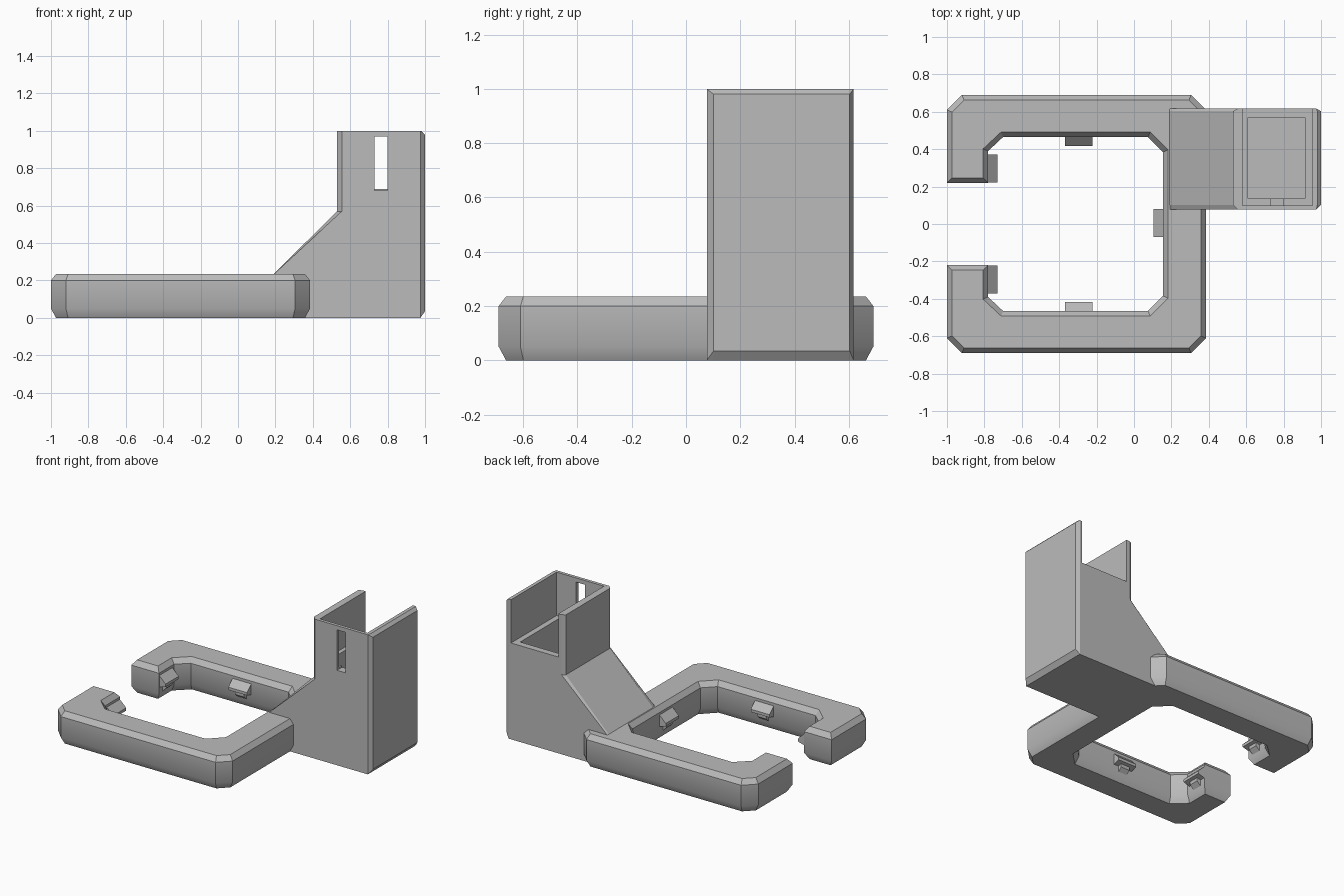
import bpy, bmesh, math
from mathutils import Vector, Matrix

cube = bpy.data.objects.get("Cube")
if cube:
    bpy.data.objects.remove(cube, do_unlink=True)

grey = bpy.data.materials.new("plain grey")
grey.use_nodes = True
grey.diffuse_color = (0.5, 0.5, 0.5, 1)
grey.node_tree.nodes["Principled BSDF"].inputs["Base Color"].default_value = (0.5, 0.5, 0.5, 1)


def loft(name, sections):
    """Solid through closed sections with equal point counts."""
    bm = bmesh.new()
    rings = [[bm.verts.new(p) for p in s] for s in sections]
    n = len(rings[0])
    for a, b in zip(rings, rings[1:]):
        for i in range(n):
            j = (i + 1) % n
            bm.faces.new((a[i], a[j], b[j], b[i]))
    bm.faces.new(rings[0][::-1])
    bm.faces.new(rings[-1])
    bmesh.ops.remove_doubles(bm, verts=bm.verts, dist=1e-5)
    bmesh.ops.recalc_face_normals(bm, faces=bm.faces)
    mesh = bpy.data.meshes.new(name)
    bm.to_mesh(mesh)
    bm.free()
    mesh.materials.append(grey)
    obj = bpy.data.objects.new(name, mesh)
    bpy.context.collection.objects.link(obj)
    return obj


def activate(obj):
    bpy.ops.object.select_all(action='DESELECT')
    obj.select_set(True)
    bpy.context.view_layer.objects.active = obj


def box(name, x0, x1, y0, y1, z0, z1):
    return loft(name, [[(x0, y0, z), (x1, y0, z), (x1, y1, z), (x0, y1, z)] for z in (z0, z1)])


def cut(obj, cutter):
    cutter.hide_render = True
    mod = obj.modifiers.new("cut", 'BOOLEAN')
    mod.operation, mod.solver, mod.object = 'DIFFERENCE', 'EXACT', cutter
    activate(obj)
    bpy.ops.object.modifier_apply(modifier=mod.name)
    bpy.data.objects.remove(cutter, do_unlink=True)


def inset(points, d):
    """Shrink a counter-clockwise outline with mitred corners."""
    pts = [Vector(p) for p in points]
    out = []
    for i, p in enumerate(pts):
        e1 = (p - pts[i - 1]).normalized()
        e2 = (pts[(i + 1) % len(pts)] - p).normalized()
        n1, n2 = Vector((-e1.y, e1.x)), Vector((-e2.y, e2.x))
        out.append(p + (n1 + n2) * (d / (1 + n1.dot(n2))))
    return out


# Open C-shaped cradle with chamfered edges
outer = [(-1, -.22), (-1, -.61), (-.92, -.69), (.305, -.69), (.385, -.61)]
inner = [(.155, -.385), (.075, -.465), (-.70, -.465), (-.78, -.39), (-.78, -.22)]
mirror = lambda pts: [(x, -y) for x, y in reversed(pts)]
outline = outer + mirror(outer) + mirror(inner) + inner
levels = [(0, .027), (.05, 0), (.2, 0), (.235, .027)]
cradle = loft("cradle", [[(p.x, p.y, z) for p in inset(outline, d)] for z, d in levels])
activate(cradle)
bpy.ops.object.shade_smooth_by_angle(angle=math.radians(30))

# Tower with sloped foot, chamfered towards its sides
full = [(.185, 0), (.975, 0), (1, .035), (1, .98), (.98, 1), (.53, 1), (.53, .57), (.155, .2), (.155, .05)]
side = [(.185, 0), (.975, 0), (.975, .001), (.975, .999), (.975, 1), (.555, 1), (.555, .57), (.155, .2), (.155, .05)]
tower = loft("tower", [[(x, y, z) for x, z in prof]
                       for y, prof in ((.077, side), (.102, full), (.603, full), (.617, side))])

# Pocket, open back above the ledge, and front slot
cut(tower, box("upper_cutter", .58, .955, .1, .7, .69, 1.1))
cut(tower, box("pocket_cutter", .61, .915, .135, .57, .04, .8))
cut(tower, box("slot_cutter", .73, .80, 0, .2, .68, .97))

# Snap clips: wide wedge over a narrow stem, on the inner walls
wedge = [(-.03, .185), (0, .185), (.052, .135), (.052, .115), (0, .1), (-.03, .1)]
stem = [(-.03, .11), (.03, .11), (.03, .085), (0, .055), (-.03, .055)]
clips = {"back_clip": (-.295, .47, -90), "front_clip": (-.295, -.47, 90), "tower_clip": (.157, .005, 180),
         "back_end_clip": (-.782, .297, 0), "front_end_clip": (-.782, -.297, 0)}
for name, (x, y, turn) in clips.items():
    for part, prof, half in (("wedge", wedge, .074), ("stem", stem, .035)):
        clip = loft(f"{name}_{part}", [[(d, s, z) for d, z in prof] for s in (-half, half)])
        clip.data.transform(Matrix.Translation((x, y, 0)) @ Matrix.Rotation(math.radians(turn), 4, 'Z'))
